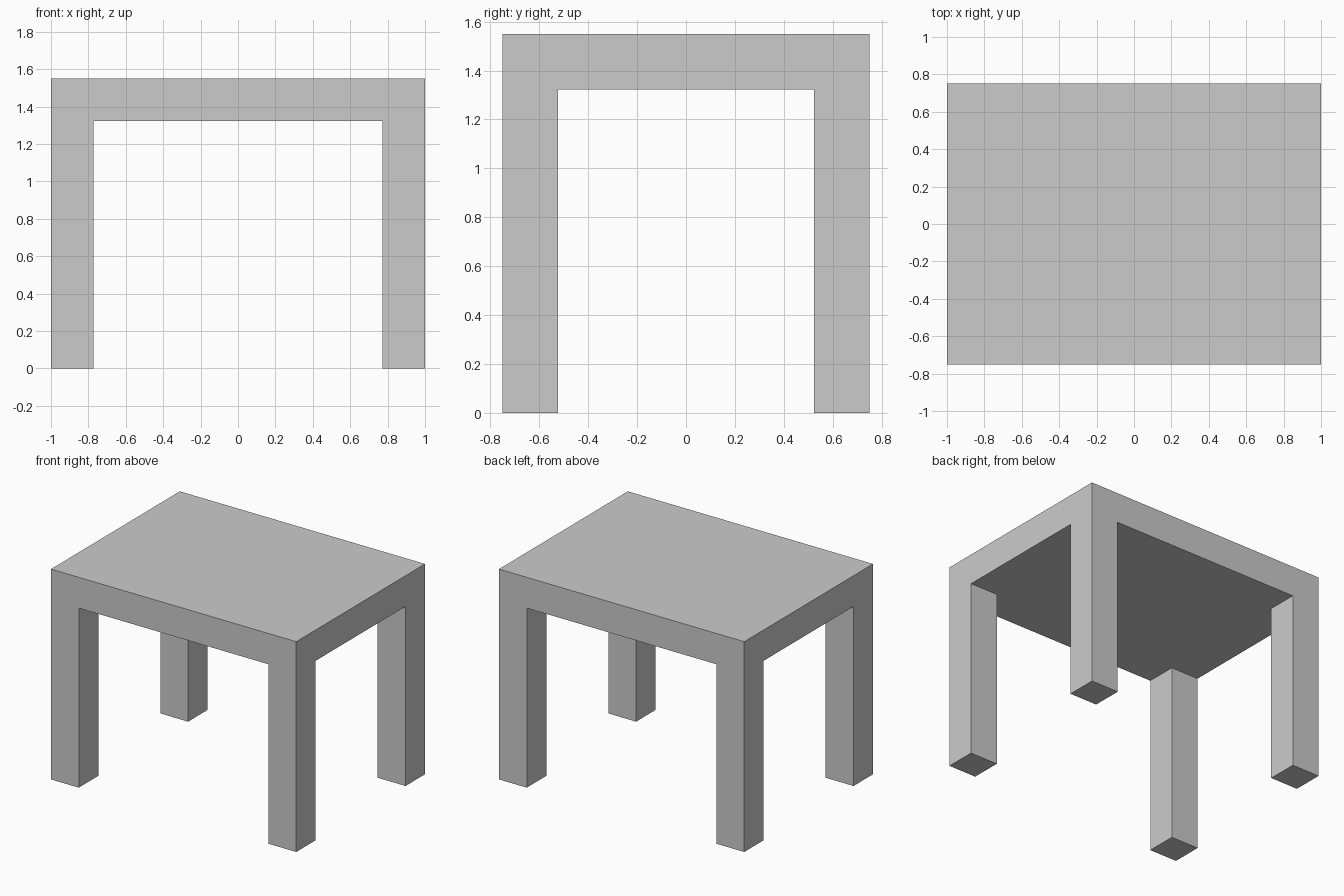
import bpy, bmesh
from mathutils import Matrix, Vector

if "Cube" in bpy.data.objects:
    bpy.data.objects.remove(bpy.data.objects["Cube"])

W, D, H, T = 2.0, 1.5, 1.55, 0.227   # width, depth, height, leg and top thickness

# Tabletop slab
bm = bmesh.new()
bmesh.ops.create_cube(bm, size=1, matrix=Matrix.Translation((0, 0, H - T / 2)) @ Matrix.Diagonal((W, D, T, 1)))

# Cut lines at the inner sides of the legs
for axis, half in ((Vector((1, 0, 0)), W / 2), (Vector((0, 1, 0)), D / 2)):
    for side in (-1, 1):
        bmesh.ops.bisect_plane(bm, geom=bm.verts[:] + bm.edges[:] + bm.faces[:],
                               plane_co=axis * side * (half - T), plane_no=axis)

# Legs drawn down from the four corner faces of the underside
bm.normal_update()
corners = [f for f in bm.faces if f.normal.z < -0.9
           and abs(f.calc_center_median().x) > W / 2 - T
           and abs(f.calc_center_median().y) > D / 2 - T]
legs = bmesh.ops.extrude_discrete_faces(bm, faces=corners)["faces"]
for f in legs:
    for v in f.verts:
        v.co.z = 0

# Merge coplanar faces into clean flat sides
bmesh.ops.dissolve_limit(bm, angle_limit=0.01, verts=bm.verts[:], edges=bm.edges[:])
bmesh.ops.recalc_face_normals(bm, faces=bm.faces[:])

mesh = bpy.data.meshes.new("table")
bm.to_mesh(mesh)
bm.free()
bpy.context.collection.objects.link(bpy.data.objects.new("table", mesh))
